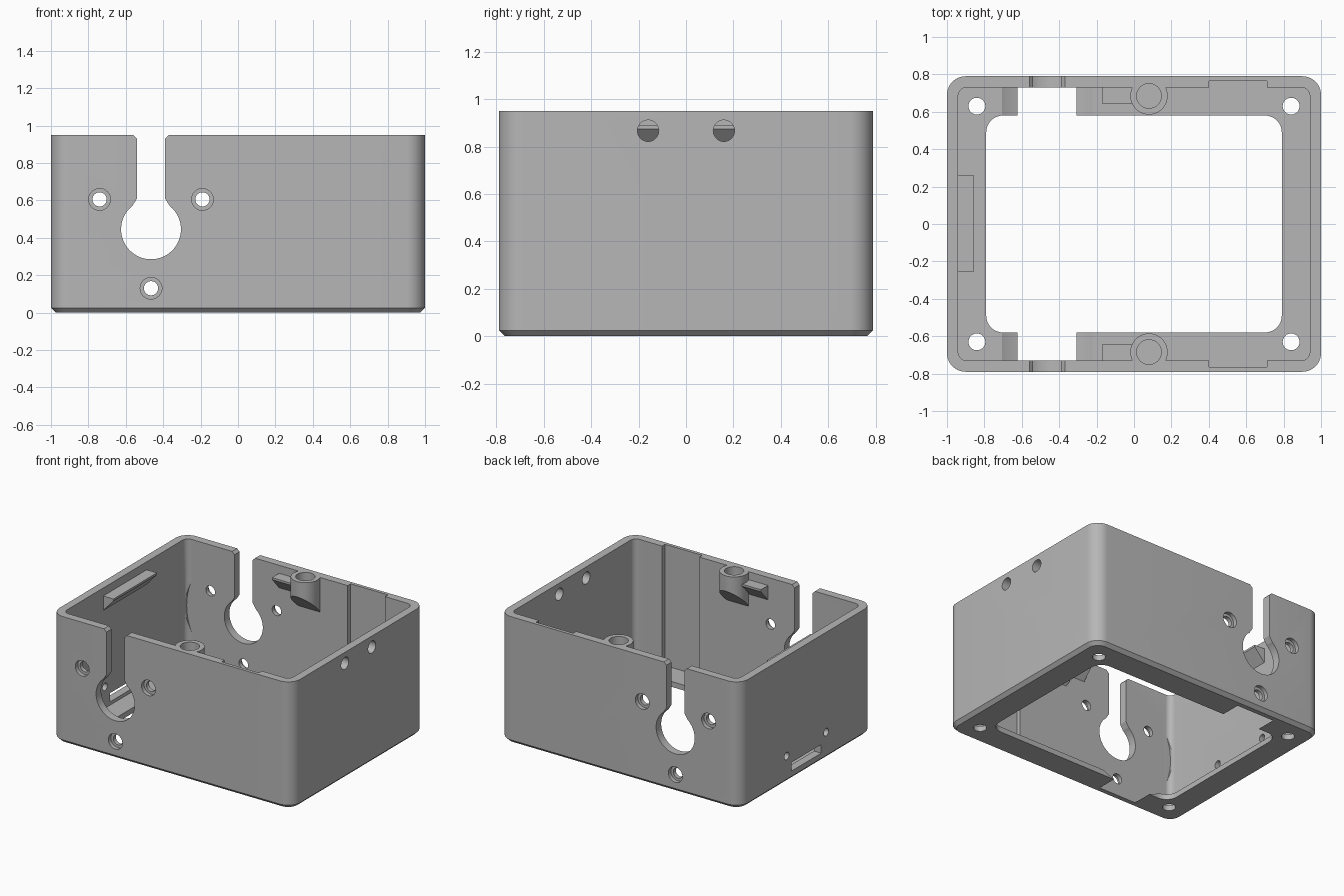
import bpy, bmesh, math
from mathutils import Vector

if "Cube" in bpy.data.objects:
    bpy.data.objects.remove(bpy.data.objects["Cube"], do_unlink=True)

grey = bpy.data.materials.new("plain grey")
grey.use_nodes = True
colour = (0.47, 0.47, 0.47, 1)
grey.diffuse_color = colour
grey.node_tree.nodes["Principled BSDF"].inputs["Base Color"].default_value = colour

HX, HY, H = 1.0, 0.79, 0.95      # outer half sizes and height
IX, IY, FLOOR = 0.94, 0.73, 0.04  # inner half sizes and floor thickness
KX, KZ = -0.465, 0.445           # keyhole centre


def prism(name, pts, axis, lo, hi, bottom_bevel=0):
    """Extrude a 2D outline along an axis from lo to hi."""
    place = {"X": lambda a, b, t: (t, a, b),
             "Y": lambda a, b, t: (a, t, b),
             "Z": lambda a, b, t: (a, b, t)}[axis]
    bm = bmesh.new()
    face = bm.faces.new([bm.verts.new(place(a, b, lo)) for a, b in pts])
    out = bmesh.ops.extrude_face_region(bm, geom=[face])
    verts = [v for v in out["geom"] if isinstance(v, bmesh.types.BMVert)]
    bmesh.ops.translate(bm, verts=verts, vec=Vector(place(0, 0, hi - lo)))
    bmesh.ops.recalc_face_normals(bm, faces=bm.faces)
    if bottom_bevel:
        rim = [e for e in bm.edges if all(abs(v.co.z - lo) < 1e-5 for v in e.verts)]
        bmesh.ops.bevel(bm, geom=rim, offset=bottom_bevel, segments=1, affect="EDGES")
    mesh = bpy.data.meshes.new(name)
    bm.to_mesh(mesh)
    bm.free()
    mesh.materials.append(grey)
    obj = bpy.data.objects.new(name, mesh)
    bpy.context.collection.objects.link(obj)
    return obj


def circle(a, b, r, n=40):
    return [(a + r * math.cos(math.tau * i / n), b + r * math.sin(math.tau * i / n))
            for i in range(n)]


def rounded_rect(hx, hy, r, n=10):
    pts = []
    for k, (sx, sy) in enumerate([(1, 1), (-1, 1), (-1, -1), (1, -1)]):
        for i in range(n + 1):
            t = math.pi / 2 * (k + i / n)
            pts.append((sx * (hx - r) + r * math.cos(t), sy * (hy - r) + r * math.sin(t)))
    return pts


def rect(a0, a1, b0, b1):
    return [(a0, b0), (a1, b0), (a1, b1), (a0, b1)]


def boolean(target, cutter, operation="DIFFERENCE"):
    """Apply a boolean and throw the helper away."""
    cutter.hide_render = True
    mod = target.modifiers.new("cut", "BOOLEAN")
    mod.object, mod.operation, mod.solver = cutter, operation, "EXACT"
    bpy.context.view_layer.objects.active = target
    bpy.ops.object.modifier_apply(modifier=mod.name)
    bpy.data.objects.remove(cutter, do_unlink=True)


# Open box with a chamfered base and a large window in the floor
box = prism("enclosure_box", rounded_rect(HX, HY, 0.1), "Z", 0, H, 0.025)
boolean(box, prism("cavity", rounded_rect(IX, IY, 0.045), "Z", FLOOR, 1.2))
boolean(box, prism("floor_window", rounded_rect(0.79, 0.58, 0.09), "Z", -0.2, 0.2))

# Round clearance that dips through the floor between the two keyholes
boolean(box, prism("round_clearance", circle(KX, KZ, 0.472, 96), "Y", -IY, IY))

# Keyholes through front and back walls: round hole with a chamfered slot
boolean(box, prism("keyhole_round", circle(KX, KZ, 0.16, 64), "Y", -1, 1))
half_slot = [(0.1, 0.5), (0.1, 0.57), (0.075, 0.61), (0.075, 0.93), (0.105, 0.96)]
slot = [(KX + u, z) for u, z in half_slot] + [(KX - u, z) for u, z in reversed(half_slot)]
boolean(box, prism("keyhole_slot", slot, "Y", -1, 1))

# Counterbored screw holes around each keyhole
for dx, z in [(-0.275, 0.605), (0.275, 0.605), (0, 0.13)]:
    boolean(box, prism("screw_hole", circle(KX + dx, z, 0.038), "Y", -1, 1))
    for s in (-1, 1):
        lo, hi = sorted((s * (HY - 0.03), s))
        boolean(box, prism("counterbore", circle(KX + dx, z, 0.058), "Y", lo, hi))

# Corner holes in the floor
for sx in (-1, 1):
    for sy in (-1, 1):
        boolean(box, prism("floor_hole", circle(sx * 0.84, sy * 0.63, 0.045), "Z", -0.2, 0.2))

for s in (-1, 1):
    # Shallow vertical recess inside the front and back walls
    lo, hi = sorted((s * 0.7, s * 0.765))
    boolean(box, prism("wall_recess", rect(0.4, 0.71, lo, hi), "Z", FLOOR, 1.2))
    # Upper holes in the left wall, lower holes in the right wall
    boolean(box, prism("upper_hole", circle(s * 0.16, 0.867, 0.045), "X", 0.9, 1.1))
    boolean(box, prism("lower_hole", circle(s * 0.235, 0.2, 0.028), "X", -1.1, -0.9))

# Cable port in the right wall
boolean(box, prism("cable_port", rect(-0.175, 0.175, 0.065, 0.13), "X", -1.1, -0.9))

parts = [box]
for s, side in ((-1, "front"), (1, "back")):
    # Screw boss with a sloping underside, and its blind hole
    boss = prism(side + "_boss", circle(0.08, s * 0.685, 0.1, 48), "Z", 0.5, H)
    profile = [(s * y, z) for y, z in [(0.5, 1), (0.77, 1), (0.77, 0.65), (0.5, 0.92)]]
    boolean(boss, prism("boss_shape", profile, "X", -0.2, 0.4), "INTERSECT")
    for target in (boss, box):
        boolean(target, prism("boss_hole", circle(0.08, s * 0.685, 0.066), "Z", 0.85, 1.1))
    # Wedge tab beside the boss
    wedge = [(s * y, z) for y, z in [(0.645, 0.89), (0.75, 0.89), (0.75, 0.76), (0.645, 0.875)]]
    parts += [boss, prism(side + "_tab", wedge, "X", -0.17, -0.01)]

# Long wedge ledge on the right wall
ledge = [(-0.96, 0.89), (-0.855, 0.89), (-0.855, 0.875), (-0.96, 0.76)]
parts.append(prism("right_ledge", ledge, "Y", -0.255, 0.26))

# Smooth the round surfaces, keep the edges sharp
bpy.ops.object.select_all(action="DESELECT")
for part in parts:
    part.select_set(True)
bpy.context.view_layer.objects.active = box
bpy.ops.object.shade_smooth_by_angle(angle=math.radians(30))
